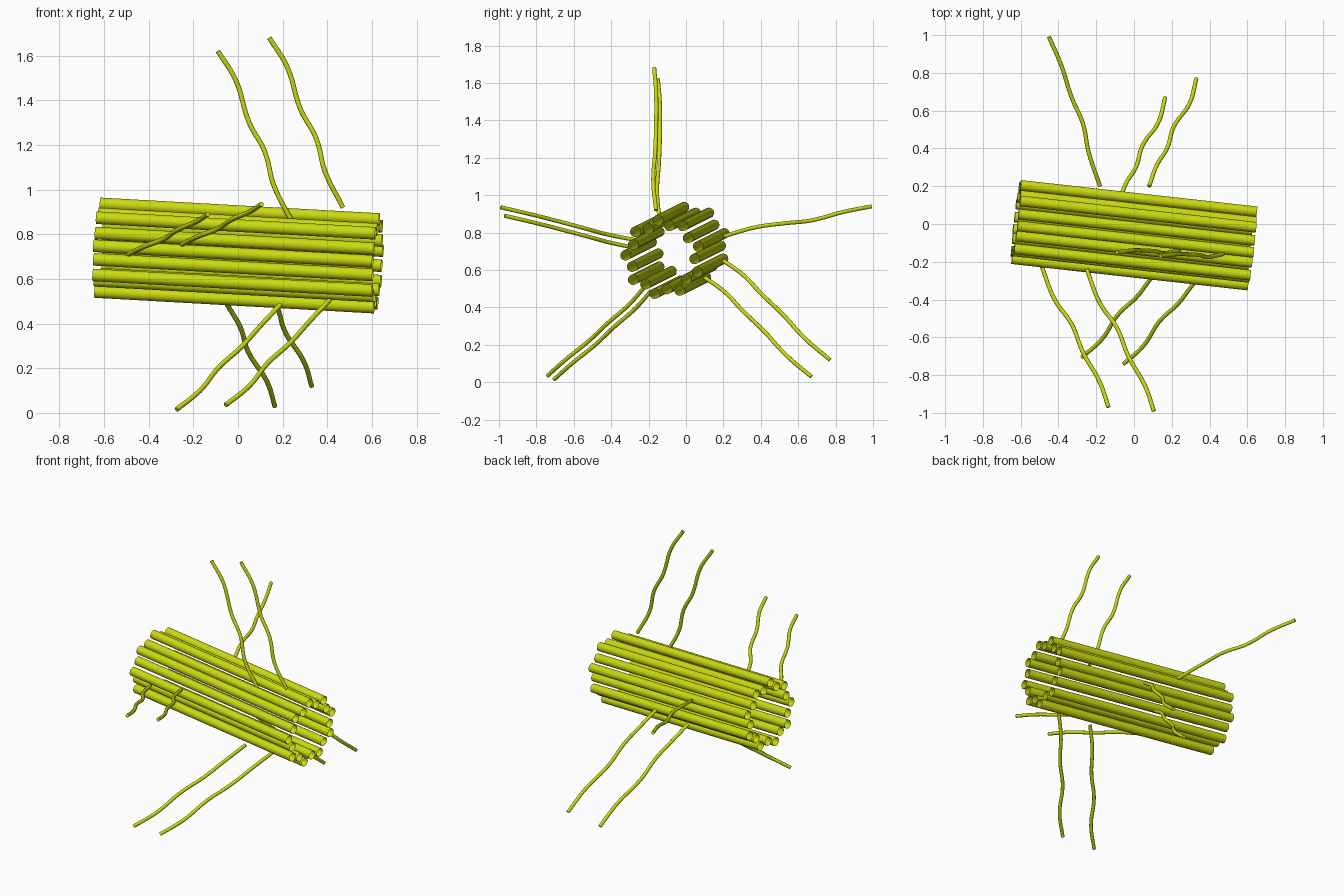
import bpy
import bmesh
from math import cos, sin, radians
from mathutils import Matrix, Vector

default_cube = bpy.data.objects.get("Cube")
if default_cube:
    bpy.data.objects.remove(default_cube, do_unlink=True)


def make_material(name, colour):
    mat = bpy.data.materials.new(name)
    mat.use_nodes = True
    mat.diffuse_color = colour
    mat.node_tree.nodes["Principled BSDF"].inputs["Base Color"].default_value = colour
    return mat


lime = make_material("lime yellow", (0.6, 0.7, 0.005, 1))


def add_object(name, mesh):
    for polygon in mesh.polygons:
        polygon.use_smooth = True
    mesh.materials.clear()
    mesh.materials.append(lime)
    obj = bpy.data.objects.new(name, mesh)
    bpy.context.collection.objects.link(obj)
    return obj


# Tilted frame of the bundle
centre = Vector((0, -0.055, 0.703))
axis_vector = Vector((1.25, -0.14, -0.07))
along = axis_vector.normalized()
up = (Vector((0, 0, 1)) - along * along.z).normalized()
side = up.cross(along)
turn = along.to_track_quat("Z", "Y").to_matrix().to_4x4()


def add_tube(name, ring_radius, angle):
    """Open hollow tube lying parallel to the bundle axis."""
    offset = side * cos(angle) * ring_radius + up * sin(angle) * ring_radius
    bm = bmesh.new()
    bmesh.ops.create_cone(bm, cap_ends=False, segments=20, radius1=0.028,
                          radius2=0.028, depth=axis_vector.length,
                          matrix=Matrix.Translation(centre + offset) @ turn)
    mesh = bpy.data.meshes.new(name)
    bm.to_mesh(mesh)
    bm.free()
    add_object(name, mesh)


def add_strand(name, points, shift):
    """Thin wavy strand swept along a smooth path."""
    curve = bpy.data.curves.new(name, "CURVE")
    curve.dimensions = "3D"
    curve.bevel_depth = 0.011
    curve.bevel_resolution = 3
    curve.resolution_u = 6
    curve.use_fill_caps = True
    spline = curve.splines.new("BEZIER")
    spline.bezier_points.add(len(points) - 1)
    for knot, point in zip(spline.bezier_points, points):
        knot.co = Vector(point) + Vector(shift)
        knot.handle_left_type = knot.handle_right_type = "AUTO"
    path = bpy.data.objects.new(name + "_path", curve)
    bpy.context.collection.objects.link(path)
    bpy.context.view_layer.update()
    evaluated = path.evaluated_get(bpy.context.evaluated_depsgraph_get())
    mesh = bpy.data.meshes.new_from_object(evaluated)
    bpy.data.objects.remove(path, do_unlink=True)
    add_object(name, mesh)


# Nine pairs of outer and inner tubes around the ring
for i in range(9):
    angle = radians(97 + i * 40)
    add_tube(f"outer_tube_{i}", 0.2, angle)
    add_tube(f"inner_tube_{i}", 0.172, angle + radians(20))

# Strands: path of the first one, then the shift to its twin
strands = {
    "top_strand": (
        [(-.09, -.15, 1.62), (-.01, -.14, 1.49), (.05, -.14, 1.3),
         (.12, -.145, 1.17), (.16, -.155, 1.02), (.24, -.14, .86)],
        (.23, -.02, .06)),
    "front_strand": (
        [(-.135, -.97, .89), (-.18, -.84, .86), (-.27, -.68, .82),
         (-.33, -.53, .78), (-.42, -.4, .745), (-.49, -.22, .71)],
        (.24, -.02, .045)),
    "lower_front_strand": (
        [(-.275, -.705, .015), (-.17, -.61, .1), (-.085, -.48, .205),
         (.015, -.385, .295), (.105, -.27, .395), (.19, -.19, .485)],
        (.22, -.035, .02)),
    "lower_back_strand": (
        [(.165, .67, .03), (.13, .54, .14), (.045, .415, .275),
         (.01, .3, .385), (-.045, .21, .48), (-.085, .1, .56)],
        (.165, .1, .09)),
    "back_strand": (
        [(-.45, .99, .94), (-.385, .84, .91), (-.33, .67, .865),
         (-.27, .53, .85), (-.24, .38, .83), (-.18, .2, .78)],
        None),
}
for name, (points, shift) in strands.items():
    add_strand(name, points, (0, 0, 0))
    if shift:
        add_strand(name + "_twin", points, shift)
